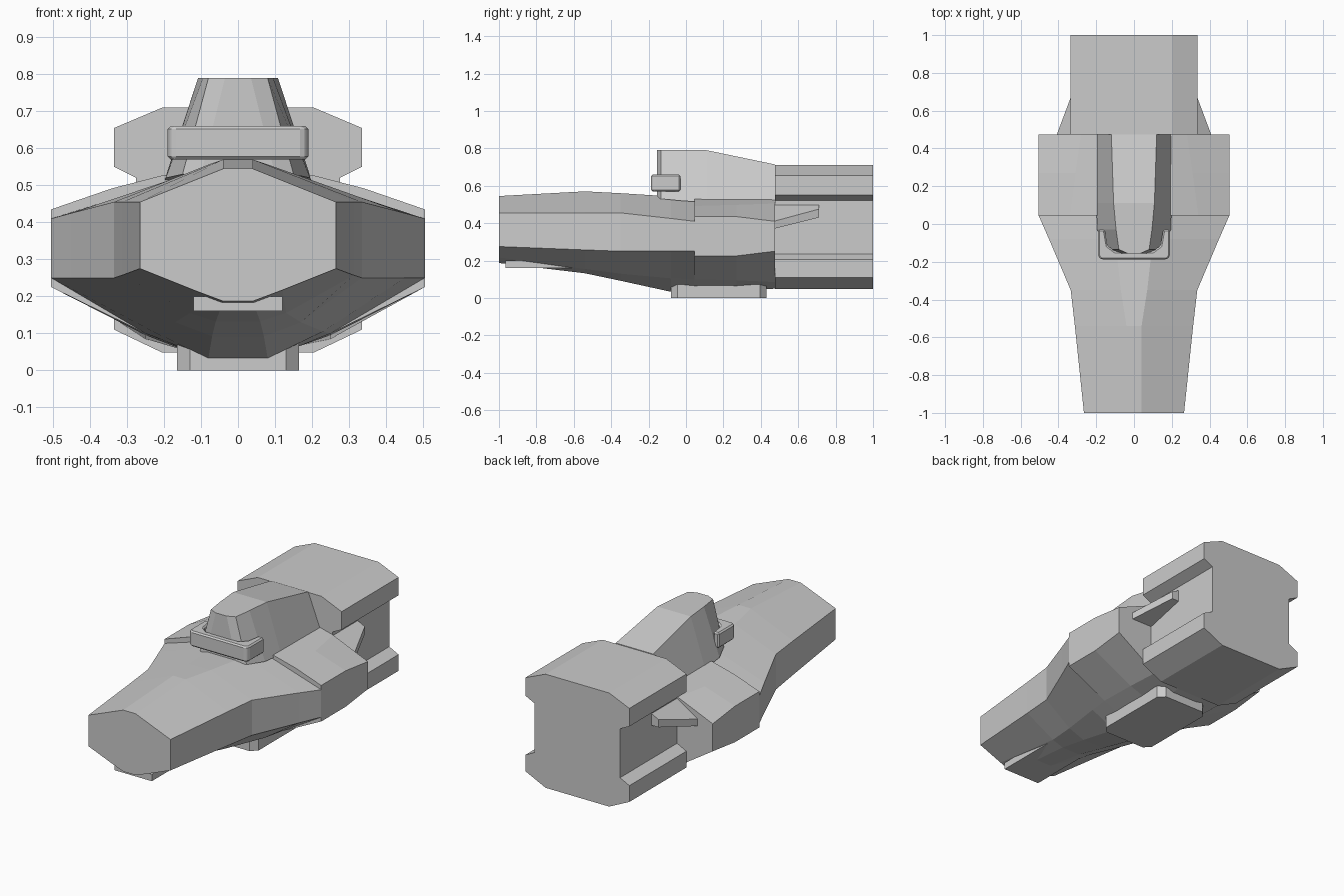
import bpy, bmesh

if "Cube" in bpy.data.objects:
    bpy.data.objects.remove(bpy.data.objects["Cube"])


def loft(name, rings):
    """Skin closed rings of equal length and cap both ends."""
    bm = bmesh.new()
    rows = [[bm.verts.new(p) for p in ring] for ring in rings]
    n = len(rows[0])
    for a, b in zip(rows, rows[1:]):
        for i in range(n):
            j = (i + 1) % n
            bm.faces.new((a[i], a[j], b[j], b[i]))
    bm.faces.new(rows[0])
    bm.faces.new(rows[-1])
    bmesh.ops.recalc_face_normals(bm, faces=bm.faces)
    mesh = bpy.data.meshes.new(name)
    bm.to_mesh(mesh)
    bm.free()
    obj = bpy.data.objects.new(name, mesh)
    bpy.context.collection.objects.link(obj)
    return obj


def section(y, half):
    """Mirror a half profile of (x, z) points, listed top to bottom."""
    return ([(x, y, z) for x, z in half] +
            [(-x, y, z) for x, z in reversed(half)])


# Front hull: octagonal nose swelling towards the middle
loft("front_hull", [section(y, h) for y, h in (
    (-1.0, [(.04, .545), (.265, .455), (.265, .275), (.12, .217), (.04, .187)]),
    (-.54, [(.04, .57), (.313, .455), (.313, .257), (.13, .155), (.06, .132)]),
    (-.35, [(.07, .56), (.335, .455), (.335, .25), (.17, .13), (.07, .092)]),
    (-.08, [(.10, .543), (.45, .425), (.45, .25), (.23, .105), (.08, .033)]),
    (.045, [(.12, .53), (.505, .41), (.505, .25), (.25, .1), (.08, .03)]),
)])

# Rear hull: slightly thicker armour with a step at its front edge
loft("rear_hull", [section(y, h) for y, h in (
    (.045, [(.2, .528), (.34, .492), (.505, .435), (.505, .225), (.25, .1), (.08, .03)]),
    (.27, [(.2, .527), (.31, .498), (.505, .435), (.505, .225), (.25, .095), (.08, .035)]),
    (.475, [(.2, .525), (.28, .505), (.505, .41), (.505, .25), (.25, .085), (.08, .05)]),
)])

# Engine block with side notches
engine = [(.205, .71), (.335, .655), (.335, .55), (.275, .52),
          (.275, .235), (.335, .205), (.335, .11), (.205, .048)]
loft("engine_block", [section(.475, engine), section(1.0, engine)])

# Bridge tower
loft("bridge_tower", [section(y, h) for y, h in (
    (-.155, [(.035, .79), (.10, .53)]),
    (-.135, [(.08, .79), (.15, .53)]),
    (-.03, [(.095, .79), (.195, .52)]),
    (.11, [(.108, .79), (.2, .51)]),
    (.475, [(.12, .714), (.2, .51)]),
)])

# Wraparound visor on the tower front
half = [(.19, -.03), (.19, -.17), (.175, -.187)]
inner = [(.10, -.145), (.14, -.115), (.155, -.03)]
right = inner + half
outline = right + [(-x, y) for x, y in reversed(right)]
visor = loft("bridge_visor", [[(x, y, z) for x, y in outline] for z in (.57, .66)])
bevel = visor.modifiers.new("bevel", 'BEVEL')
bevel.width = .008
bevel.segments = 1

# Landing pad under the belly
loft("belly_pad", [section(y, [(w, .08), (w, 0)]) for y, w in (
    (-.08, .13), (-.045, .165), (.395, .165), (.43, .13))])

# Plate under the nose
loft("nose_plate", [section(y, [(.12, .20), (.12, .16)]) for y in (-.965, -.6)])

# Swept fins in the engine notches
for side, name in ((1, "right_fin"), (-1, "left_fin")):
    loft(name, [[(side * x, y, z) for x, z in ring] for y, ring in (
        (.47, [(.27, .50), (.41, .41), (.41, .37), (.27, .37)]),
        (.71, [(.27, .50), (.32, .475), (.32, .43), (.27, .43)]))])
